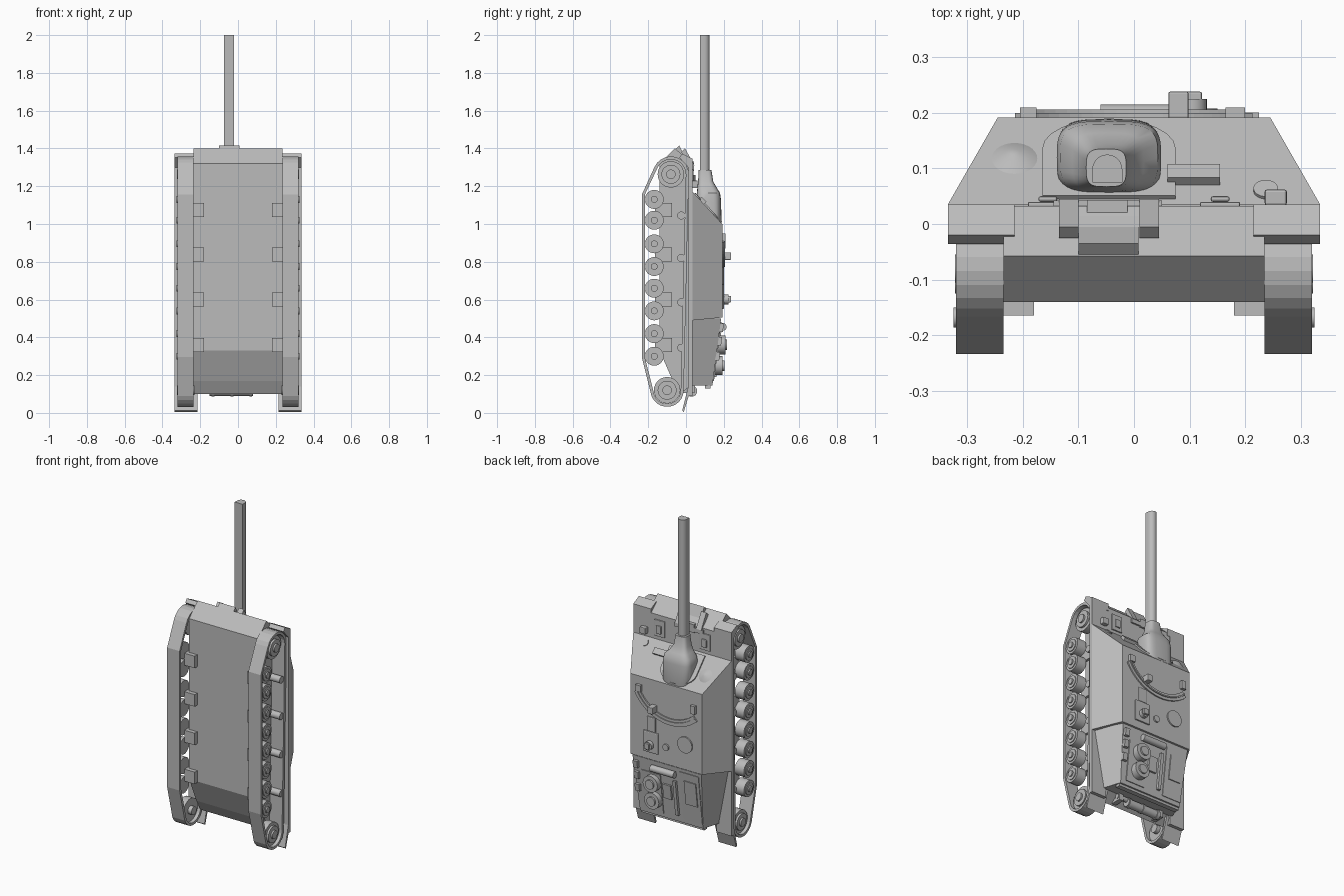
import bpy, bmesh, math
from mathutils import Vector

if "Cube" in bpy.data.objects:
    bpy.data.objects.remove(bpy.data.objects["Cube"], do_unlink=True)

GREY = (0.5, 0.5, 0.5, 1)
paint = bpy.data.materials.new("plain grey")
paint.use_nodes = True
paint.diffuse_color = GREY
paint.node_tree.nodes["Principled BSDF"].inputs["Base Color"].default_value = GREY


def finish(name, bm, bevel=0, smooth=False):
    bmesh.ops.recalc_face_normals(bm, faces=bm.faces)
    mesh = bpy.data.meshes.new(name)
    bm.to_mesh(mesh)
    bm.free()
    mesh.materials.append(paint)
    ob = bpy.data.objects.new(name, mesh)
    bpy.context.collection.objects.link(ob)
    if bevel:
        mod = ob.modifiers.new("Bevel", "BEVEL")
        mod.width, mod.segments = bevel, 2
    if smooth:
        bpy.ops.object.select_all(action="DESELECT")
        bpy.context.view_layer.objects.active = ob
        ob.select_set(True)
        bpy.ops.object.shade_smooth_by_angle(angle=math.radians(35))
    return ob


def loft(name, rings, closed=False, **kw):
    """Skin matching rings of points; cap both ends unless closed."""
    bm = bmesh.new()
    vs = [[bm.verts.new(p) for p in ring] for ring in rings]
    n = len(vs[0])
    pairs = list(zip(vs, vs[1:])) + ([(vs[-1], vs[0])] if closed else [])
    for a, b in pairs:
        for i in range(n):
            j = (i + 1) % n
            bm.faces.new((a[i], a[j], b[j], b[i]))
    if not closed:
        bm.faces.new(vs[0])
        bm.faces.new(vs[-1])
    return finish(name, bm, **kw)


def slab(name, x0, x1, profile, **kw):
    """Side profile of (y, z) points drawn out across x."""
    return loft(name, [[(x, y, z) for y, z in profile] for x in (x0, x1)], **kw)


def box(name, x0, x1, y0, y1, z0, z1, **kw):
    return slab(name, x0, x1, [(y0, z0), (y1, z0), (y1, z1), (y0, z1)], **kw)


def rod(name, base, axis, length, r, r2=None, sides=28):
    """Cylinder or cone from its base centre along an axis."""
    bm = bmesh.new()
    bmesh.ops.create_cone(bm, cap_ends=True, segments=sides, radius1=r,
                          radius2=r if r2 is None else r2, depth=length)
    axis = Vector(axis).normalized()
    bmesh.ops.rotate(bm, verts=bm.verts, matrix=axis.to_track_quat("Z", "Y").to_matrix())
    bmesh.ops.translate(bm, verts=bm.verts, vec=Vector(base) + axis * length / 2)
    return finish(name, bm, smooth=True)


UP = (0, 1, 0)

# Lower hull
slab("lower_hull", -.235, .235, [(-.14, .33), (-.14, 1.32), (-.058, 1.40), (.032, 1.32),
                                 (.032, .15), (-.03, .1), (-.07, .17)])

# Casemate and engine bay
def tapered_block(name, y0, y1, lower, upper):
    loft(name, [[(s * w, y, z) for s, w, z in ((-1, wr, zr), (1, wr, zr), (1, wf, zf), (-1, wf, zf))]
                for y, (wr, zr, wf, zf) in ((y0, lower), (y1, upper))])

tapered_block("casemate", .035, .192, (.335, .49, .335, 1.17), (.245, .505, .245, 1.0))
loft("engine_bay", [[(-a, .03, z), (-b, y, z), (b, y, z), (a, .03, z)]
                    for z, a, b, y in ((.145, .25, .215, .14), (.5, .318, .235, .186))])

# Running gear on both sides
def arc(cy, cz, r, a0, a1, n=10):
    return [(cy + r * math.cos(math.radians(a0 + (a1 - a0) * i / n)),
             cz + r * math.sin(math.radians(a0 + (a1 - a0) * i / n))) for i in range(n + 1)]

def track_path(t):
    return (arc(-.08, 1.263, .095 - t, 0, 155) + [(-.234 + t, 1.155), (-.234 + t, .295)]
            + arc(-.10, .12, .088 - t, 200, 360))

wheels = (1.13, 1.02, .895, .775, .66, .54, .42, .30)
for side, s in (("left", 1), ("right", -1)):
    out = (s, 0, 0)
    outer, inner = track_path(0), track_path(.016)
    loft(side + "_track", [[(s * x, y, z) for x, path in
                            ((.235, outer), (.32, outer), (.32, inner), (.235, inner))
                            for y, z in (path[i],)] for i in range(len(outer))], closed=True)
    for z in wheels:
        rod(side + "_road_wheel", (s * .25, -.168, z), out, .062, .05)
        rod(side + "_wheel_rim", (s * .312, -.168, z), out, .005, .036)
        rod(side + "_wheel_hub", (s * .31, -.168, z), out, .015, .018)
    for label, y, z in (("sprocket", -.08, 1.263), ("idler", -.10, .12)):
        rod(side + "_" + label, (s * .255, y, z), out, .045, .07)
        rod(side + "_" + label + "_rim", (s * .30, y, z), out, .012, .05)
        rod(side + "_" + label + "_hub", (s * .23, y, z), out, .092, .025)
    for z in (1.045, .82, .585, .345):
        rod(side + "_return_roller", (s * .23, -.025, z), out, .085, .021)
    for z in (1.075, .838, .6, .36):
        box(side + "_suspension_bracket", s * .18, s * .25, -.165, -.075, z - .037, z + .037)

    # Fender with folded flaps at each end
    slab(side + "_fender", s * .232, s * .335, [(.012, .09), (.035, .09), (.035, 1.33), (.012, 1.33)])
    slab(side + "_front_flap", s * .215, s * .335, [(.035, 1.30), (.035, 1.345), (-.02, 1.372),
                                                   (-.036, 1.352), (.012, 1.30)])
    slab(side + "_rear_flap", s * .215, s * .335, [(.03, .14), (-.012, .005), (-.02, .012), (.012, .14)])

    # Brake hatches on the glacis
    x = s * .155
    box(side + "_brake_hatch", x - .036, x + .036, .03, .04, 1.19, 1.29, bevel=.003)
    box(side + "_hatch_vent", x - .017, x + .017, .04, .05, 1.21, 1.26, bevel=.004)
box("headlight_box", .235, .275, .034, .062, 1.19, 1.23, bevel=.004)

# Gun travel lock on the nose
for x0, x1 in ((-.135, -.10), (.045, .01)):
    slab("lock_leg", x0, x1, [(.03, 1.31), (.045, 1.31), (-.005, 1.40), (-.025, 1.38)])
box("lock_hinge", -.145, .05, .02, .042, 1.285, 1.31)
box("lock_crossbar", -.085, -.012, .015, .043, 1.28, 1.33)
slab("lock_cradle", -.10, .008, [(.015, 1.335), (-.005, 1.355), (-.035, 1.415), (-.058, 1.395)])

# Mantlet, collar and gun
def rounded(cx, cy, z, hx, hy, n=32):
    ring = []
    for i in range(n):
        c, q = math.cos(math.tau * i / n), math.sin(math.tau * i / n)
        ring.append((cx + hx * math.copysign(abs(c) ** .55, c),
                     cy + hy * math.copysign(abs(q) ** .55, q), z))
    return ring

loft("mantlet", [rounded(*p) for p in (
    (-.045, .13, .96, .06, .05), (-.045, .125, 1.0, .092, .064), (-.045, .119, 1.13, .094, .066),
    (-.045, .119, 1.165, .088, .061), (-.047, .112, 1.19, .064, .052), (-.05, .104, 1.225, .045, .04),
    (-.05, .101, 1.285, .036, .034))], smooth=True)
gun_section = [(-.027, -.025), (.027, -.025)] + arc(0, -.002, .027, 0, 180, 12)
loft("gun_barrel", [[(-.048 + x, .1 + y, z) for x, y in gun_section] for z in (1.26, 2.0)], smooth=True)

# Front plate of the casemate: raised surround, ball mount, port and vision block
SLOPE = Vector((0, .17, .157)).normalized()

def on_slope(x, y):
    return (x, y, 1.17 - (y - .035) * .17 / .157)

foot, crown = [(.075, .05), (.075, .13)], arc(-.045, .13, .12, 0, 180, 12)
outline = [(.075, .045)] + [(x, .13 + (y - .13) * .45) for x, y in crown] + [(-.165, .045)]
loft("mantlet_surround", [[Vector(on_slope(x, y)) + SLOPE * h for x, y in outline] for h in (-.01, .008)])
rod("ball_mount_cover", on_slope(-.215, .118), SLOPE, .015, .041, .008)
rod("pistol_port", on_slope(.237, .06), SLOPE, .006, .022)
loft("vision_block", [[Vector(on_slope(x, y)) + SLOPE * h for x, y in
                      ((.06, .07), (.155, .07), (.155, .095), (.06, .095))] for h in (-.005, .018)])

# Roof fittings
def sight_slot(r0, r1):
    pts = [arc(-.03, 1.03, r, 228, 332, 20) for r in (r0, r1)]
    return pts[0] + pts[1][::-1]

for name, r0, r1, h in (("sight_slide", .235, .275, .20), ("sight_rail", .25, .258, .206)):
    loft(name, [[(x, y, z) for x, z in sight_slot(r0, r1)] for y in (.188, h)])
box("slide_end_left", .165, .20, .19, .21, .91, .95)
box("slide_end_right", -.205, -.175, .19, .21, .87, .92)
box("periscope", .062, .098, .19, .238, .81, .85, bevel=.003)
box("commander_hatch", .05, .155, .19, .202, .55, .68, bevel=.006)
box("hatch_flap", .07, .13, .19, .2, .68, .77, bevel=.006)
rod("commander_sight", (.105, .19, .60), UP, .035, .026)
box("sight_head", .09, .122, .2, .238, .585, .62, bevel=.003)
rod("loader_hatch", (-.13, .19, .66), UP, .01, .05)
rod("roof_plug", (0, .19, .61), UP, .012, .02)

# Engine deck fittings, following the deck slope
def deck(z):
    return .14 + (z - .145) * .13

def deck_plate(name, x0, x1, z0, z1, h):
    slab(name, x0, x1, [(deck(z0) - .01, z0), (deck(z0) + h, z0), (deck(z1) + h, z1), (deck(z1) - .01, z1)])

deck_plate("right_deck_panel", -.215, -.085, .17, .48, .004)
deck_plate("right_deck_hatch", -.195, -.115, .28, .43, .01)
deck_plate("centre_deck_hatch", -.02, .035, .28, .37, .012)
deck_plate("deck_bar", -.06, -.04, .19, .41, .016)
deck_plate("left_deck_panel", .05, .18, .17, .42, .005)
for z in (.36, .25):
    rod("fan_housing", (.1, deck(z) - .01, z), UP, .05, .05)
    rod("fan_cap", (.1, deck(z) + .04, z), UP, .01, .028)
rod("stowed_cylinder", (-.06, .195, .455), (1, 0, 0), .16, .02)
for z in (.3, .38, .45):
    deck_plate("tool_clamp", .195, .225, z - .022, z + .022, .018)

# Rear plate with exhaust and tow points
box("rear_ledge", -.215, .215, .10, .13, .13, .16)
rod("exhaust_silencer", (-.15, .03, .115), (1, 0, 0), .23, .025)
for x in (-.14, -.04, .06):
    rod("silencer_band", (x, .03, .115), (1, 0, 0), .015, .029)
rod("exhaust_pipe", (.08, .03, .13), (1, 0, 0), .07, .014)
for x in (-.16, .13):
    box("tow_bracket", x - .015, x + .015, -.02, .045, .105, .18)
